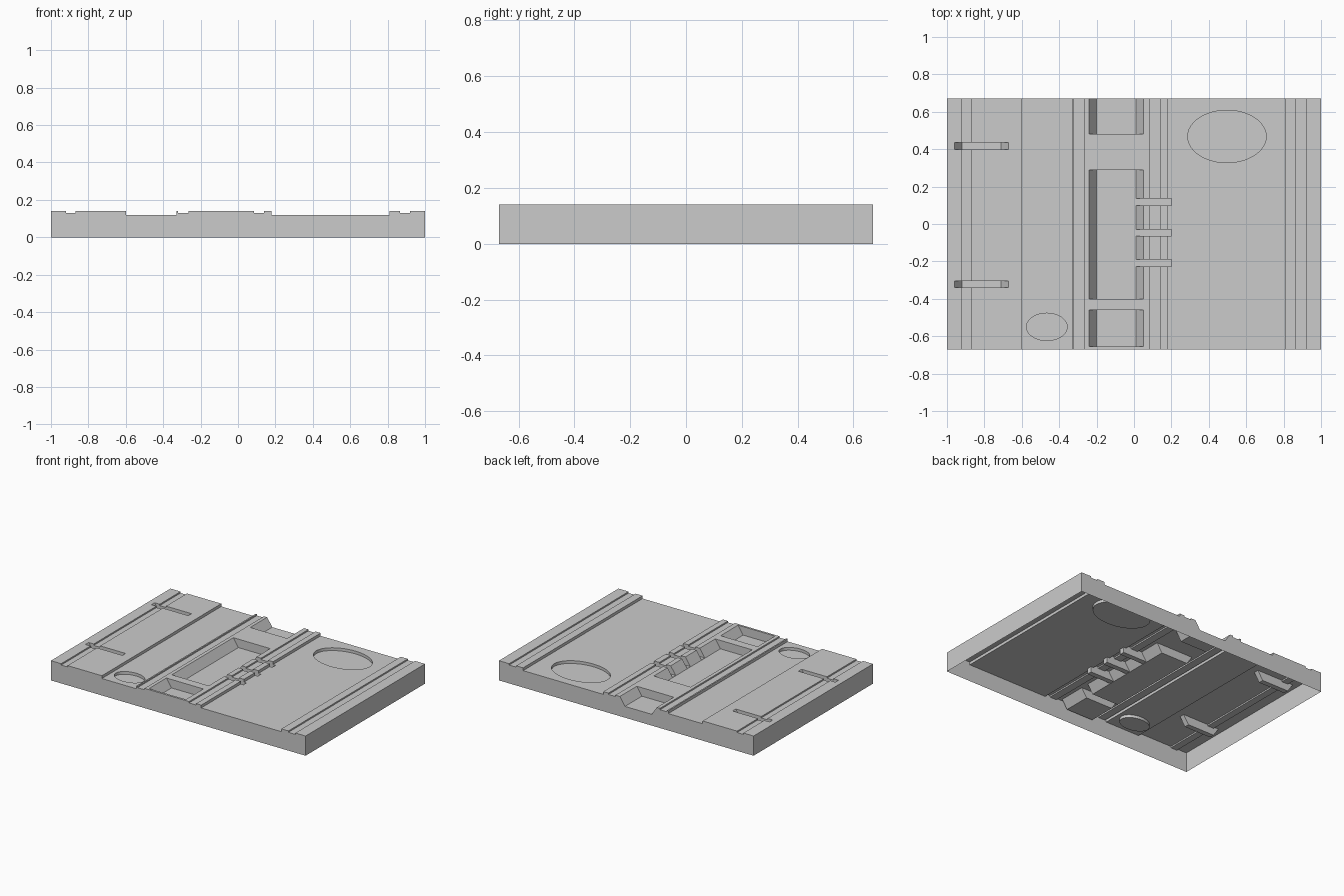
import bpy, bmesh, math

cube = bpy.data.objects.get("Cube")
if cube:
    bpy.data.objects.remove(cube, do_unlink=True)

HALF_Y = 0.67
TOP, GROOVE, LOW, PIT = 0.14, 0.13, 0.12, 0.08

grey = bpy.data.materials.new("plain grey")
grey.use_nodes = True
grey.diffuse_color = (0.6, 0.6, 0.6, 1)
grey.node_tree.nodes["Principled BSDF"].inputs["Base Color"].default_value = (0.6, 0.6, 0.6, 1)


def extrude(name, points, direction):
    """Solid made by sweeping a closed outline along a vector."""
    bm = bmesh.new()
    face = bm.faces.new([bm.verts.new(p) for p in points])
    swept = bmesh.ops.extrude_face_region(bm, geom=[face])["geom"]
    bmesh.ops.translate(bm, vec=direction,
                        verts=[v for v in swept if isinstance(v, bmesh.types.BMVert)])
    bmesh.ops.recalc_face_normals(bm, faces=bm.faces)
    mesh = bpy.data.meshes.new(name)
    bm.to_mesh(mesh)
    bm.free()
    obj = bpy.data.objects.new(name, mesh)
    bpy.context.collection.objects.link(obj)
    return obj


# Base slab: stepped cross-section running front to back
steps = [(-0.92, TOP), (-0.87, GROOVE), (-0.60, TOP), (-0.33, LOW), (-0.32, TOP),
         (-0.265, GROOVE), (0.085, TOP), (0.14, GROOVE), (0.18, TOP), (0.81, LOW),
         (0.865, TOP), (0.92, GROOVE), (1, TOP)]
profile = [(-1, -HALF_Y, 0)]
x = -1
for end, z in steps:
    profile += [(x, -HALF_Y, z), (end, -HALF_Y, z)]
    x = end
profile.append((1, -HALF_Y, 0))
panel = extrude("floor_panel", profile, (0, 2 * HALF_Y, 0))
panel.data.materials.append(grey)


def cut(cutter):
    cutter.hide_render = True
    mod = panel.modifiers.new("cut", "BOOLEAN")
    mod.operation = "DIFFERENCE"
    mod.solver = "EXACT"
    mod.object = cutter
    bpy.context.view_layer.objects.active = panel
    bpy.ops.object.modifier_apply(modifier=mod.name)
    bpy.data.objects.remove(cutter, do_unlink=True)


def trough(name, x0, x1, y0, y1, floor, slope0, slope1):
    """Cut a recess whose two x ends may be sloped."""
    rise = 2 * (TOP - floor)
    top = floor + rise
    outline = [(x0 - slope0, y0, top), (x0 + slope0, y0, floor),
               (x1 - slope1, y0, floor), (x1 + slope1, y0, top)]
    cut(extrude(name, outline, (0, y1 - y0, 0)))


# Three central pits, the rear one open at the back edge
for y0, y1 in [(-0.655, -0.46), (-0.40, 0.29), (0.48, 0.80)]:
    trough("pit", -0.24, 0.05, y0, y1, PIT, 0.04, 0.04)

# Narrow slots in the raised right-hand strip
for y in (-0.322, 0.417):
    trough("strip_slot", -0.96, -0.67, y - 0.018, y + 0.018, PIT, 0.04, 0.04)

# Short slots crossing the ridge beside the middle pit
for y in (-0.208, -0.047, 0.118):
    trough("ridge_slot", -0.02, 0.20, y - 0.018, y + 0.018, PIT + 0.002, 0, 0)

# Shallow oval dishes
for cx, cy, rx, ry in [(0.497, 0.468, 0.21, 0.14), (-0.466, -0.55, 0.109, 0.073)]:
    ring = [(cx + rx * math.cos(math.tau * i / 48), cy + ry * math.sin(math.tau * i / 48),
             LOW - 0.02) for i in range(48)]
    cut(extrude("dish", ring, (0, 0, 0.1)))

# Open underside: the panel is a thin pressed shell
bm = bmesh.new()
bm.from_mesh(panel.data)
base = [f for f in bm.faces if all(v.co.z < 0.001 for v in f.verts)]
bmesh.ops.delete(bm, geom=base, context="FACES")
for f in bm.faces:
    f.material_index = 0
bm.to_mesh(panel.data)
bm.free()

# Flat facets, with smooth walls only around the dishes
panel.select_set(True)
bpy.context.view_layer.objects.active = panel
bpy.ops.object.shade_smooth_by_angle(angle=math.radians(25))
